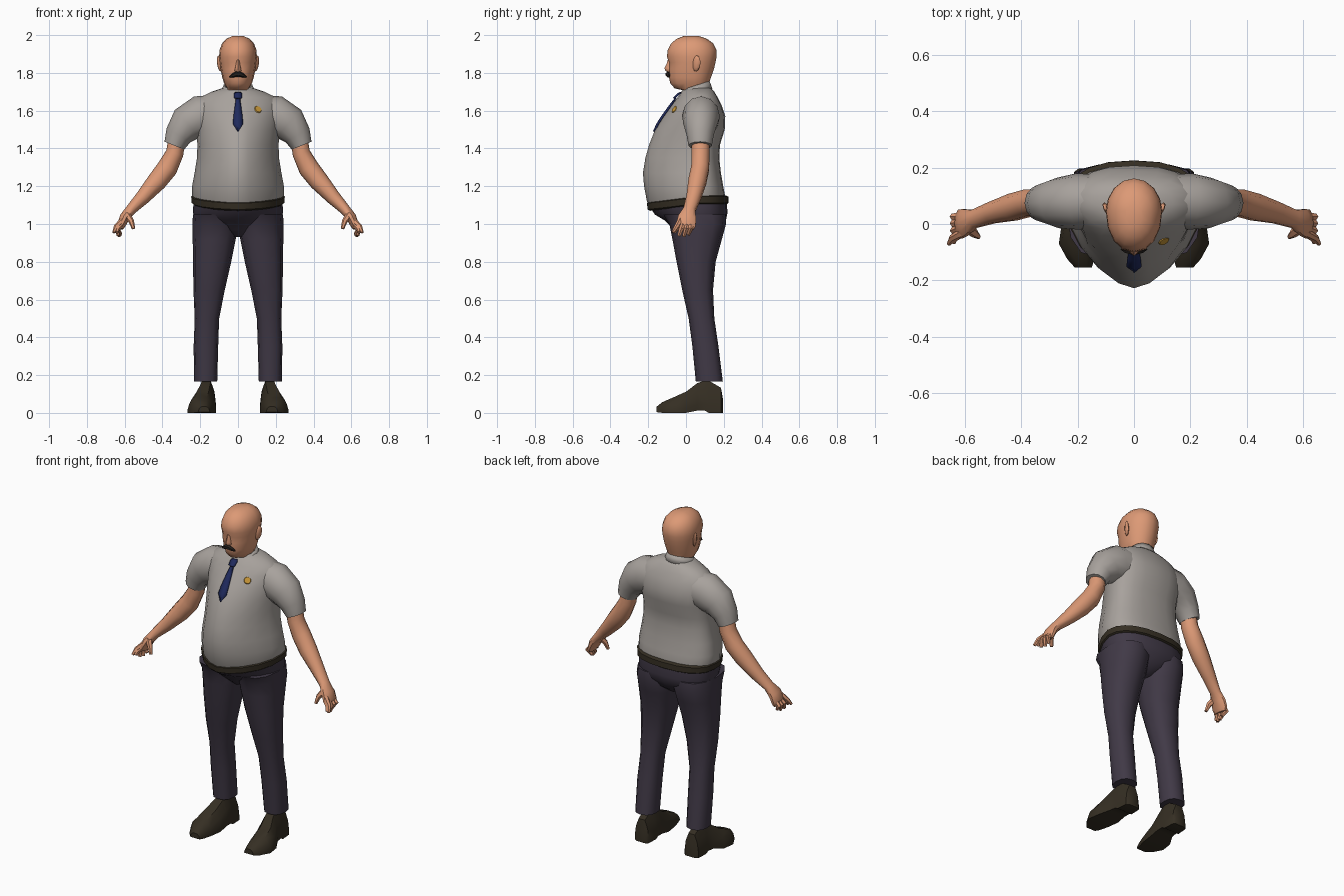
import bpy, bmesh, math
from mathutils import Vector


def material(name, rgb):
    m = bpy.data.materials.new(name)
    m.diffuse_color = (*rgb, 1)
    return m


SKIN = material("skin", (0.72, 0.32, 0.18))
SHIRT = material("shirt_grey", (0.39, 0.36, 0.335))
PANTS = material("trouser_purple", (0.052, 0.041, 0.062))
LEATHER = material("dark_leather", (0.036, 0.028, 0.017))
NAVY = material("tie_navy", (0.014, 0.023, 0.11))
GOLD = material("badge_gold", (0.58, 0.31, 0.04))
HAIR = material("moustache_dark", (0.018, 0.014, 0.012))


def make(name, bm, mat, mirror=False, angle=45):
    bmesh.ops.recalc_face_normals(bm, faces=bm.faces)
    me = bpy.data.meshes.new(name)
    bm.to_mesh(me)
    bm.free()
    me.materials.append(mat)
    me.shade_smooth()
    me.set_sharp_from_angle(angle=math.radians(angle))
    ob = bpy.data.objects.new(name, me)
    bpy.context.collection.objects.link(ob)
    if mirror:
        ob.modifiers.new("mirror", 'MIRROR')
    return ob


def loft(name, rings, mat, caps=True, **kw):
    bm = bmesh.new()
    vs = [[bm.verts.new(p) for p in r] for r in rings]
    n = len(vs[0])
    for a, b in zip(vs, vs[1:]):
        for i in range(n):
            bm.faces.new((a[i], a[(i + 1) % n], b[(i + 1) % n], b[i]))
    if caps:
        bm.faces.new(vs[0])
        bm.faces.new(vs[-1])
    return make(name, bm, mat, **kw)


def power(v, e):
    return math.copysign(abs(v) ** (2 / e), v)


def ring(z, x0, x1, yf, yb, cy, ef=2, eb=2, n=16, dip=0):
    """Level ring, different front and back halves; dip lowers the front."""
    pts = []
    for i in range(n):
        t = 2 * math.pi * i / n
        c, s = math.cos(t), math.sin(t)
        e = ef if s < 0 else eb
        y = power(s, e) * ((cy - yf) if s < 0 else (yb - cy))
        pts.append(((x0 + x1) / 2 + power(c, e) * (x1 - x0) / 2, cy + y,
                    z - (dip * max(0, -s))))
    return pts


def tube(name, stations, mat, n=10, **kw):
    """Tube along a path: (centre, radius in the front plane, radius in depth)."""
    cs = [Vector(s[0]) for s in stations]
    rings = []
    for i, (_, ru, rv) in enumerate(stations):
        t = (cs[min(i + 1, len(cs) - 1)] - cs[max(i - 1, 0)]).normalized()
        u = t.cross(Vector((0, 1, 0))).normalized()
        v = t.cross(u)
        rings.append([cs[i] + u * ru * math.cos(2 * math.pi * k / n)
                      + v * rv * math.sin(2 * math.pi * k / n) for k in range(n)])
    return loft(name, rings, mat, **kw)


# Shirt body: height, half width, front, back
BODY = [(1.12, .236, -.19, .205), (1.15, .243, -.207, .207), (1.2, .243, -.222, .197),
        (1.27, .23, -.228, .185), (1.35, .217, -.215, .176), (1.42, .215, -.195, .18),
        (1.5, .22, -.163, .205), (1.57, .228, -.118, .208), (1.63, .225, -.075, .188),
        (1.67, .2, -.045, .168), (1.7, .14, -.025, .15), (1.72, .08, -.01, .13)]
loft("shirt_body", [ring(z, -w, w, f, b, .07, 1.65, 2.4, 20, .03 if z < 1.16 else 0)
                    for z, w, f, b in BODY], SHIRT)

# Short sleeves
tube("sleeve", [((.11, .085, 1.58), .105, .09), ((.2, .08, 1.57), .11, .1),
                ((.27, .075, 1.53), .098, .09), ((.315, .075, 1.47), .073, .072),
                ((.337, .075, 1.415), .056, .062)], SHIRT, n=12, mirror=True)

# Collar: tilted band, open at the throat
bm = bmesh.new()
cols = []
for i in range(13):
    t = math.radians(-78 + 336 * i / 12 * 1.0)
    c, s = math.cos(t), math.sin(t)
    cols.append([bm.verts.new((c * w, .055 + s * d, z + k * s))
                 for w, d, z, k in ((.092, .085, 1.695, .02), (.076, .07, 1.735, .022))])
for a, b in zip(cols, cols[1:]):
    bm.faces.new((a[0], b[0], b[1], a[1]))
collar = make("collar", bm, SHIRT)
collar.modifiers.new("thickness", 'SOLIDIFY').thickness = .008

# Belt
loft("belt", [ring(z, -w, w, f, b, .07, 1.7, 2.4, 20, .035)
              for z, w, f, b in ((1.105, .236, -.19, .215), (1.112, .245, -.203, .226),
                                 (1.145, .248, -.207, .225), (1.152, .238, -.195, .21))], LEATHER)

# Trousers: seat and legs
loft("trouser_seat", [ring(z, -w, w, f, b, .07, 1.8, 2.4, 20, d) for z, w, f, b, d in
                      ((.93, .03, -.02, .13, 0), (.97, .12, -.062, .18, 0),
                       (1.02, .225, -.115, .212, 0), (1.06, .238, -.165, .22, .01),
                       (1.12, .236, -.192, .215, .03))], PANTS)
LEG = [(1.05, .01, .238, -.12, .21), (1.0, .002, .242, -.088, .212), (.92, .012, .24, -.072, .19),
       (.8, .036, .238, -.05, .157), (.65, .07, .236, -.02, .143), (.5, .1, .229, .014, .15),
       (.35, .105, .235, .034, .172), (.165, .11, .232, .052, .195)]
loft("trouser_leg", [ring(z, a, b, f, k, (f + k) / 2, 2.4, 2.4, 12) for z, a, b, f, k in LEG],
     PANTS, mirror=True)

# Shoes: depth, centre, half width, bottom, top
SHOE = [(.197, .165, .032, .0, .07), (.185, .167, .046, .0, .14), (.12, .168, .05, .0, .18),
        (.1, .168, .051, .012, .18), (.06, .171, .054, .012, .165), (.0, .187, .07, .0, .118),
        (-.07, .197, .07, .0, .085), (-.125, .189, .048, .0, .06), (-.155, .18, .03, .004, .035)]
SECTION = [(-1, 0), (1, 0), (1, .22), (.85, .6), (.45, .95), (-.45, .95), (-.85, .6), (-1, .22)]
loft("shoe", [[(c + w * u, y, lo + (hi - lo) * v) for u, v in SECTION]
              for y, c, w, lo, hi in SHOE], LEATHER, mirror=True)

# Bare arms, hands, fingers and thumbs
tube("arm", [((.325, .077, 1.44), .045, .048), ((.335, .077, 1.375), .047, .05),
             ((.375, .075, 1.295), .055, .05), ((.43, .06, 1.225), .052, .05),
             ((.505, .04, 1.14), .039, .04), ((.568, .018, 1.075), .028, .034),
             ((.6, .006, 1.035), .027, .05), ((.617, 0, .995), .022, .054),
             ((.622, -.002, .975), .014, .045)], SKIN, mirror=True)
for i, (y, x, z) in enumerate(((-.042, .65, .955), (-.016, .643, .938),
                               (.01, .636, .935), (.034, .63, .945))):
    tube(f"finger_{i + 1}", [((.612, y * .8, 1.005), .016, .014),
                             ((.64, y - .008, .975), .015, .014),
                             ((x - .01, y - .022, z), .009, .01)], SKIN, n=6, mirror=True)
tube("index_finger", [((.61, -.03, 1.02), .016, .016), ((.645, -.05, .985), .014, .013),
                      ((.658, -.07, .955), .008, .008)], SKIN, n=6, mirror=True)
tube("thumb", [((.59, -.015, 1.05), .02, .02), ((.565, -.035, 1.015), .015, .015),
               ((.553, -.045, .975), .009, .009)], SKIN, n=6, mirror=True)

# Head and neck: height, half width, front, back
HEAD = [(1.66, .062, .0, .11), (1.708, .066, -.015, .115), (1.718, .058, -.06, .117),
        (1.745, .074, -.083, .122), (1.775, .083, -.09, .132), (1.82, .092, -.092, .148),
        (1.855, .097, -.09, .156), (1.885, .1, -.101, .162), (1.92, .098, -.097, .162),
        (1.955, .085, -.08, .145), (1.98, .062, -.05, .112), (1.995, .03, -.012, .068)]
loft("head", [ring(z, -w, w, f, b, .045, 2.1, 2) for z, w, f, b in HEAD], SKIN, angle=60)
loft("nose", [ring(z, -w, w, f, -.06, -.075, n=8) for z, w, f in
              ((1.80, .012, -.092), (1.812, .021, -.11), (1.825, .018, -.114),
               (1.85, .012, -.102), (1.875, .01, -.095))], SKIN, angle=60)

# Ears
bm = bmesh.new()
bmesh.ops.create_uvsphere(bm, u_segments=8, v_segments=6, radius=1)
for v in bm.verts:
    x, y, z = v.co
    v.co = (.098 + .011 * x + .008 * y + .004 * z, .055 + .022 * y, 1.85 + .042 * z + .006 * y)
make("ear", bm, SKIN, mirror=True, angle=60)

# Moustache: thick in the middle, drooping to the tips
tube("moustache", [((x, -.097 + 3.5 * x * x, 1.797 - abs(x) * .4), r, r * .9)
                   for x, r in ((-.046, .003), (-.028, .011), (-.01, .014), (.01, .014),
                                (.028, .011), (.046, .003))], HAIR, n=6)


def chest(z):
    """Front surface of the shirt at a height."""
    for a, b in zip(BODY, BODY[1:]):
        if a[0] <= z <= b[0]:
            return a[2] + (b[2] - a[2]) * (z - a[0]) / (b[0] - a[0])


# Tie: blade and knot, following the chest
bm = bmesh.new()
rows = [[bm.verts.new((s * w, chest(z) - off + abs(s) * .006, z)) for s in (-1, 0, 1)]
        for z, w, off in ((1.49, .002, .008), (1.53, .027, .014), (1.57, .024, .014),
                          (1.63, .016, .014), (1.662, .012, .012), (1.668, .021, .022),
                          (1.692, .022, .016), (1.698, .016, .006))]
for a, b in zip(rows, rows[1:]):
    for i in (0, 1):
        bm.faces.new((a[i], a[i + 1], b[i + 1], b[i]))
tie = make("tie", bm, NAVY)
tie.modifiers.new("thickness", 'SOLIDIFY').thickness = .008

# Badge: domed disc lying on the chest
bm = bmesh.new()
bmesh.ops.create_cone(bm, cap_ends=True, segments=10, radius1=.027, radius2=.018, depth=.014)
normal = Vector((.42, -.75, .5)).normalized()
turn = normal.to_track_quat('Z', 'Y')
for v in bm.verts:
    v.co = turn @ v.co + Vector((.105, -.058, 1.605))
make("badge", bm, GOLD)
